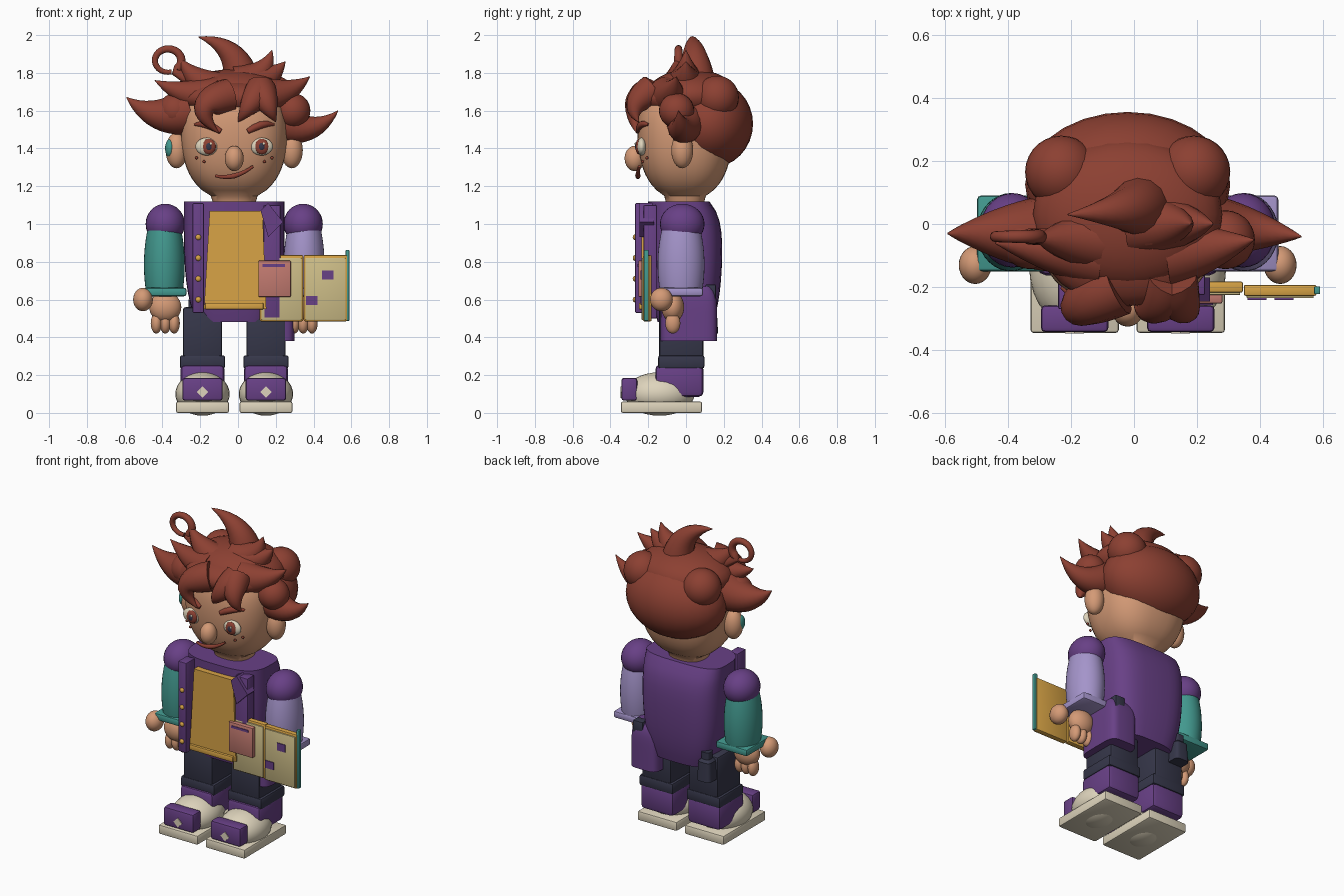
import bpy, bmesh, math
from mathutils import Vector, Matrix

cube = bpy.data.objects.get("Cube")
if cube:
    bpy.data.objects.remove(cube, do_unlink=True)

MID = -.02  # centre line of the figure
SIDES = (("right", -1), ("left", 1))


def material(name, hexcode):
    colour = [((byte / 255 + .055) / 1.055) ** 2.4 for byte in bytes.fromhex(hexcode)] + [1]
    mat = bpy.data.materials.new(name)
    mat.use_nodes = True
    mat.diffuse_color = colour
    mat.node_tree.nodes["Principled BSDF"].inputs["Base Color"].default_value = colour
    return mat


HAIR = material("auburn", "8C4032")
SKIN = material("skin", "D49A76")
PURPLE = material("purple", "684086")
LAVENDER = material("lavender", "A494CA")
TEAL = material("teal", "42988E")
MUSTARD = material("mustard", "D8A446")
NAVY = material("navy", "36374A")
CREAM = material("cream", "DED4BC")
PAPER = material("paper", "CEBE88")
PINK = material("pink", "C27A70")


def finish(bm, name, mat, angle=40):
    bmesh.ops.recalc_face_normals(bm, faces=bm.faces)
    mesh = bpy.data.meshes.new(name)
    bm.to_mesh(mesh)
    bm.free()
    mesh.materials.append(mat)
    mesh.shade_smooth()
    mesh.set_sharp_from_angle(angle=math.radians(angle))
    bpy.context.scene.collection.objects.link(bpy.data.objects.new(name, mesh))


def placed(bm, at, size):
    matrix = Matrix.Translation(at) @ Matrix.Diagonal((*size, 1))
    bmesh.ops.transform(bm, verts=bm.verts, matrix=matrix)


def box(name, mat, at, size, bevel=.006):
    bm = bmesh.new()
    bmesh.ops.create_cube(bm, size=1)
    placed(bm, at, size)
    if bevel:
        bmesh.ops.bevel(bm, geom=bm.edges[:], offset=bevel, segments=2, profile=.5, affect='EDGES')
    finish(bm, name, mat)


def ball(name, mat, at, radii):
    bm = bmesh.new()
    bmesh.ops.create_uvsphere(bm, u_segments=28, v_segments=16, radius=1)
    placed(bm, at, radii)
    finish(bm, name, mat)


def bridge(bm, rings):
    rows = [[bm.verts.new(point) for point in ring] for ring in rings]
    for low, high in zip(rows, rows[1:]):
        for i in range(len(low)):
            bm.faces.new((low[i - 1], low[i], high[i], high[i - 1]))
    bm.faces.new(rows[0])
    bm.faces.new(rows[-1])


def loft(name, mat, base, size, scale, back=lambda t: 1, power=2, steps=12, sides=36):
    """Rounded outline raised from base; scale and back are rules over the height."""
    def bend(value):
        return math.copysign(abs(value) ** (2 / power), value)
    rings = []
    for step in range(steps + 1):
        t = step / steps
        ring = []
        for i in range(sides):
            angle = math.tau * i / sides
            across, depth = bend(math.cos(angle)), bend(math.sin(angle))
            if depth > 0:
                depth *= back(t)
            offset = Vector((across * size[0] * scale(t), depth * size[1] * scale(t), t * size[2]))
            ring.append(Vector(base) + offset)
        rings.append(ring)
    bm = bmesh.new()
    bridge(bm, rings)
    finish(bm, name, mat)


def tube(name, mat, points, radii, sides=14):
    points = [Vector(point) for point in points]
    rings, turn, last = [], None, None
    for i, point in enumerate(points):
        ahead = points[min(i + 1, len(points) - 1)]
        along = (ahead - points[max(i - 1, 0)]).normalized()
        turn = last.rotation_difference(along) @ turn if last else along.to_track_quat('Z', 'Y')
        last = along
        angles = [math.tau * k / sides for k in range(sides)]
        rings.append([point + turn @ Vector((math.cos(a), math.sin(a), 0)) * radii[i] for a in angles])
    bm = bmesh.new()
    bridge(bm, rings)
    finish(bm, name, mat, angle=50)


def spike(name, root, tip, sag, forward=0, thick=.1, steps=12):
    """Tapered lock that bows sideways by sag and towards the front by forward."""
    root, tip = Vector(root), Vector(tip)
    reach = tip - root
    bow = (root + tip) / 2 + Vector((reach.z * sag, -forward, -reach.x * sag))
    spread = [step / steps for step in range(steps + 1)]
    path = [root * (1 - t) ** 2 + bow * 2 * t * (1 - t) + tip * t * t for t in spread]
    tube("hair_" + name, HAIR, path, [thick * (1.02 - t ** 1.5) for t in spread])


def plate(name, mat, outline, front, back):
    bm = bmesh.new()
    bridge(bm, [[(x, y, z) for x, z in outline] for y in (front, back)])
    finish(bm, name, mat, angle=20)


# Legs and shoes
for side, s in SIDES:
    x = MID + s * .168
    box(side + "_sole", CREAM, at=(x, -.13, .03), size=(.28, .43, .06), bevel=.01)
    ball(side + "_shoe", CREAM, at=(x, -.14, .1), radii=(.144, .185, .115))
    box(side + "_toe_cap", PURPLE, at=(x, -.3, .125), size=(.214, .085, .12), bevel=.014)
    diamond = [(x - .03, .11), (x, .08), (x + .03, .11), (x, .14)]
    plate(side + "_toe_diamond", CREAM, diamond, front=-.347, back=-.34)
    box(side + "_shoe_collar", PURPLE, at=(x, -.035, .17), size=(.234, .255, .17), bevel=.025)
    box(side + "_trouser_cuff", NAVY, at=(x, -.025, .27), size=(.24, .245, .07), bevel=.012)
    box(side + "_trouser_leg", NAVY, at=(x, -.025, .42), size=(.208, .235, .28), bevel=.015)

# Coat, shirt and fastenings
loft("coat", PURPLE, base=(MID, 0, .48), size=(.267, .2, .64), power=3.2,
     scale=lambda t: 1 - .25 * (1 - t) ** 4, back=lambda t: .97 - .35 * t ** 8)
shirt = [(-.18, .55), (.15, .55), (.13, 1.07), (-.15, 1.07)]
plate("shirt", MUSTARD, shirt, front=-.235, back=-.15)
box("shirt_hem", MUSTARD, at=(MID, -.2, .565), size=(.31, .1, .035))
box("coat_placket", PURPLE, at=(-.21, -.225, .82), size=(.06, .09, .58))
box("coat_front", PURPLE, at=(.18, -.19, .8), size=(.09, .07, .6))
lapel = [(.12, 1.07), (.16, 1.11), (.24, 1.01), (.16, .93)]
plate("coat_lapel", PURPLE, lapel, front=-.245, back=-.17)
for row in range(4):
    ball("button", MUSTARD, at=(-.21, -.27, .6 + row * .11), radii=(.015, .012, .015))

# Hip bags
loft("hip_bag", PURPLE, base=(.2, .015, .38), size=(.1, .15, .29), power=5,
     scale=lambda t: 1 - .2 * t ** 8)
box("hip_bag_clip", NAVY, at=(.235, .13, .64), size=(.07, .055, .08))
loft("belt_pouch", NAVY, base=(-.235, .12, .42), size=(.05, .05, .18), power=4,
     scale=lambda t: 1 - .2 * t if t < .7 else .55)

# Arms and hands
for (side, s), cloth in zip(SIDES, (TEAL, LAVENDER)):
    x = MID + s * .365
    ball(side + "_shoulder", PURPLE, at=(x, -.02, 1), radii=(.104, .118, .107))
    loft(side + "_sleeve", cloth, base=(x + s * .005, -.026, .64), size=(.108, .124, .36),
         scale=lambda t: 1 - .65 * (t - .4) ** 2)
    box(side + "_cuff", cloth, at=(x, -.03, .64), size=(.224, .24, .045), bevel=.012)
    ball(side + "_thumb", SKIN, at=(x + s * .118, -.13, .6), radii=(.052, .06, .062))
    ball(side + "_palm", SKIN, at=(x, -.07, .56), radii=(.085, .06, .08))
    for k in (-1, 0, 1):
        ball(side + "_finger", SKIN, at=(x + k * .047, -.07, .475), radii=(.03, .04, .055))

# Open book with a card and a coloured edge
for half, x, y in (("left", .23, -.2), ("right", .463, -.21)):
    box(f"book_{half}_cover", MUSTARD, at=(x, y, .66), size=(.23, .035, .35))
    box(f"book_{half}_page", PAPER, at=(x, y - .015, .656), size=(.212, .02, .328), bevel=.003)
box("book_edge", TEAL, at=(.58, -.21, .675), size=(.02, .025, .375), bevel=.004)
box("card", PINK, at=(.194, -.235, .71), size=(.172, .035, .193))
box("card_stripe", PURPLE, at=(.19, -.253, .78), size=(.12, .006, .015), bevel=0)
for x, z in ((.475, .73), (.39, .595)):
    box("page_stamp", PURPLE, at=(x, -.236, z), size=(.06, .008, .048), bevel=0)

# Head, ears and nose
loft("head", SKIN, base=(MID, -.005, 1.12), size=(.288, .256, .58), power=2.5, steps=20,
     scale=lambda t: max(.4, (1 - (1 - t) ** 4) ** .5 - .3 * t ** 8))
for side, s in SIDES:
    ball(side + "_ear", SKIN, at=(MID + s * .305, -.02, 1.39), radii=(.058, .058, .095))
ball("ear_piece", TEAL, at=(-.36, -.035, 1.4), radii=(.026, .04, .05))
ball("nose", SKIN, at=(MID, -.272, 1.347), radii=(.05, .053, .067))


def on_face(across, z):
    """Point on the front of the head at a distance from the centre line."""
    depth = (1 - abs(across / .285) ** 2.5) ** .4
    return MID + across, -.25 * depth - .005, z


# Eyes, brows, freckles and mouth
for side, s in SIDES:
    x = MID + s * .145
    ball(side + "_eye", CREAM, at=(x, -.235, 1.41), radii=(.06, .026, .047))
    x = MID + s * .14 + .006
    ball(side + "_iris", HAIR, at=(x, -.25, 1.41), radii=(.037, .017, .041))
    ball(side + "_pupil", NAVY, at=(x, -.26, 1.41), radii=(.018, .01, .022))
    ball(side + "_eye_glint", CREAM, at=(x + .01, -.268, 1.425), radii=(.007, .004, .007))
    brow = [on_face(s * (.07 + .035 * k), 1.49 + .04 * math.sin(k / 2)) for k in range(5)]
    tube(side + "_brow", HAIR, brow, [.014, .019, .02, .016, .006])
    for k in range(2):
        ball("freckle", HAIR, at=on_face(s * (.16 + k * .04), 1.33 + k * .02), radii=[.008] * 3)
grin = [k / 40 for k in range(-4, 5)]
tube("mouth", HAIR, [on_face(u, 1.255 + u / 4 + 2.5 * u * u) for u in grin],
     [.014 - abs(u) / 15 for u in grin])

# Hair masses
ball("hair_back", HAIR, at=(MID, .125, 1.53), radii=(.325, .23, .235))
ball("hair_crown", HAIR, at=(MID, .03, 1.68), radii=(.3, .24, .14))
ball("hair_fringe", HAIR, at=(MID, -.07, 1.665), radii=(.27, .19, .1))
for side, s in SIDES:
    ball(f"hair_{side}_bun", HAIR, at=(MID + s * .21, .165, 1.67), radii=[.115] * 3)
    ball(f"hair_{side}_temple", HAIR, at=(MID + s * .31, -.05, 1.6), radii=[.093] * 3)

# Hair spikes
spike("top", root=(.02, .06, 1.7), tip=(-.21, .03, 1.99), sag=.42)
spike("top_left", root=(0, 0, 1.74), tip=(.18, 0, 1.92), sag=.3)
spike("crown_left", root=(.05, 0, 1.74), tip=(.25, 0, 1.86), sag=.2)
spike("top_right", root=(-.08, -.05, 1.7), tip=(-.31, -.05, 1.88), sag=-.2)
spike("side_right", root=(-.25, -.03, 1.6), tip=(-.59, -.03, 1.67), sag=-.3, thick=.12)
spike("side_left", root=(.2, 0, 1.55), tip=(.53, -.04, 1.6), sag=.4)
spike("upper_right", root=(-.1, -.1, 1.68), tip=(-.44, -.06, 1.76), sag=-.15)
spike("upper_left", root=(.1, -.1, 1.68), tip=(.38, -.05, 1.78), sag=.2)
spike("bang_right", root=(-.05, -.2, 1.68), tip=(-.1, -.26, 1.48), sag=1, forward=.07, thick=.09)
for name, x in (("inner", 0), ("outer", .2)):
    spike("bang_" + name, root=(.12, -.18, 1.71), tip=(x, -.25, 1.54), sag=0, forward=.1, thick=.08)

# Loose curl
turns = [math.radians(15 * k - 60) for k in range(24)]
curl = [(.07 * math.cos(a) - .37, -.04, 1.865 + .062 * math.sin(a)) for a in turns]
tube("hair_curl", HAIR, [(-.23, -.04, 1.74)] + curl, [.03] + [.023 - a / 500 for a in turns])
